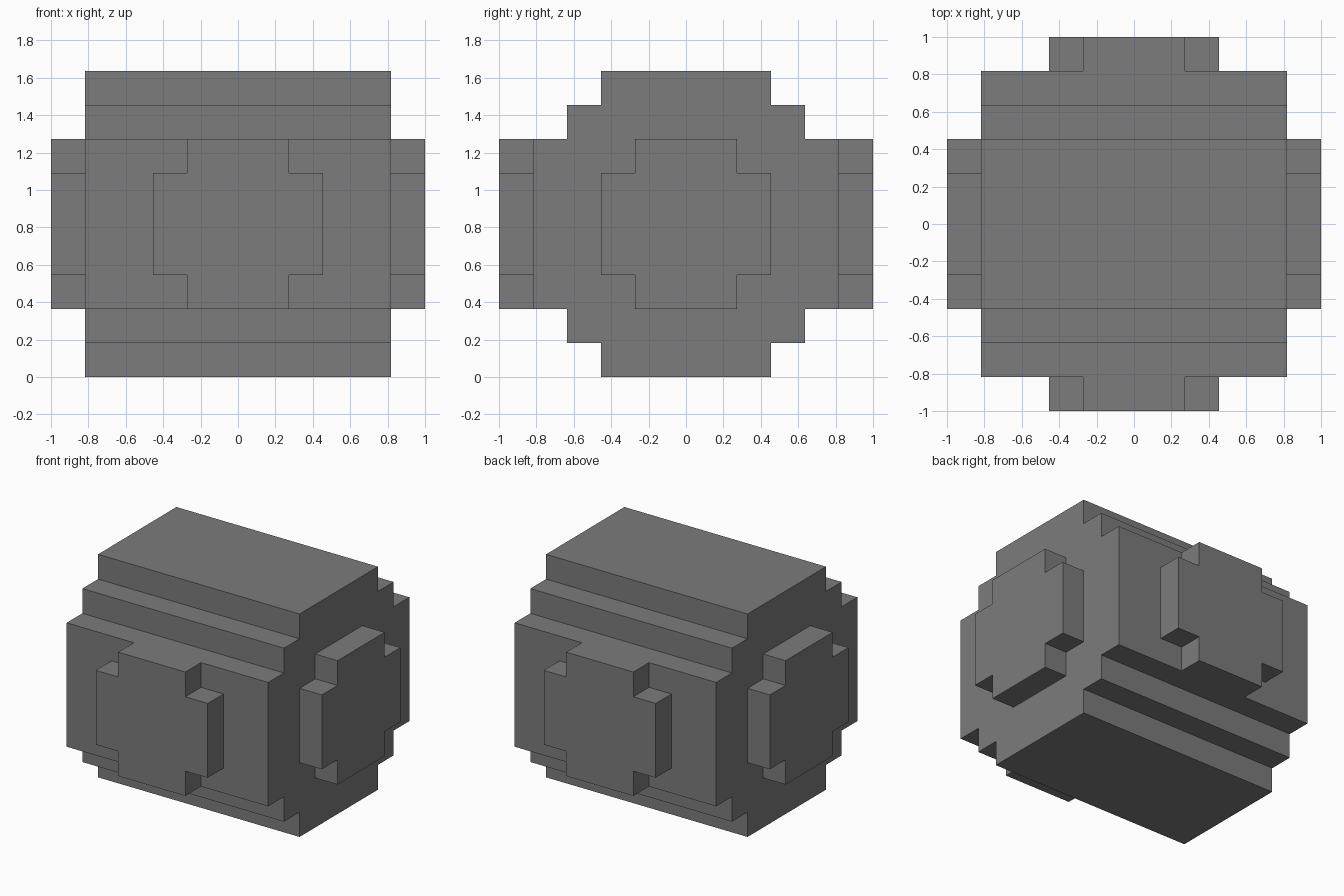
import bpy
import bmesh
import math
from mathutils import Matrix

if "Cube" in bpy.data.objects:
    bpy.data.objects.remove(bpy.data.objects["Cube"], do_unlink=True)

U = 2 / 11          # one block step
MID = 4.5           # middle height in steps

grey = bpy.data.materials.new("stone_grey")
grey.use_nodes = True
GREY = (0.2, 0.2, 0.2, 1)
grey.diffuse_color = GREY
grey.node_tree.nodes["Principled BSDF"].inputs["Base Color"].default_value = GREY


def four_way(quarter):
    """Mirror a quarter outline into a full closed outline."""
    back = quarter[::-1]
    return (quarter + [(-a, b) for a, b in back]
            + [(-a, -b) for a, b in quarter] + [(a, -b) for a, b in back])


def prism(name, outline, x0, x1, turn=0.0):
    """Extrude a (y, z) outline from x0 to x1, then turn it about the z axis."""
    bm = bmesh.new()
    face = bm.faces.new([bm.verts.new((x0, y, z)) for y, z in outline])
    ext = bmesh.ops.extrude_face_region(bm, geom=[face], use_keep_orig=True)
    moved = [g for g in ext["geom"] if isinstance(g, bmesh.types.BMVert)]
    bmesh.ops.translate(bm, verts=moved, vec=(x1 - x0, 0, 0))
    bmesh.ops.recalc_face_normals(bm, faces=bm.faces)
    bm.transform(Matrix.Scale(U, 4) @ Matrix.Translation((0, 0, MID))
                 @ Matrix.Rotation(turn, 4, "Z"))
    mesh = bpy.data.meshes.new(name)
    bm.to_mesh(mesh)
    bm.free()
    mesh.materials.append(grey)
    obj = bpy.data.objects.new(name, mesh)
    bpy.context.collection.objects.link(obj)


# Stepped body running side to side
prism("body", four_way([(4.5, 2.5), (3.5, 2.5), (3.5, 3.5), (2.5, 3.5), (2.5, 4.5)]),
      -4.5, 4.5)

# Notched plate on each of the four upright sides
plate = four_way([(2.5, 1.5), (1.5, 1.5), (1.5, 2.5)])
for i, side in enumerate(("left", "back", "right", "front")):
    prism(side + "_plate", plate, 4.5, 5.5, i * math.pi / 2)
